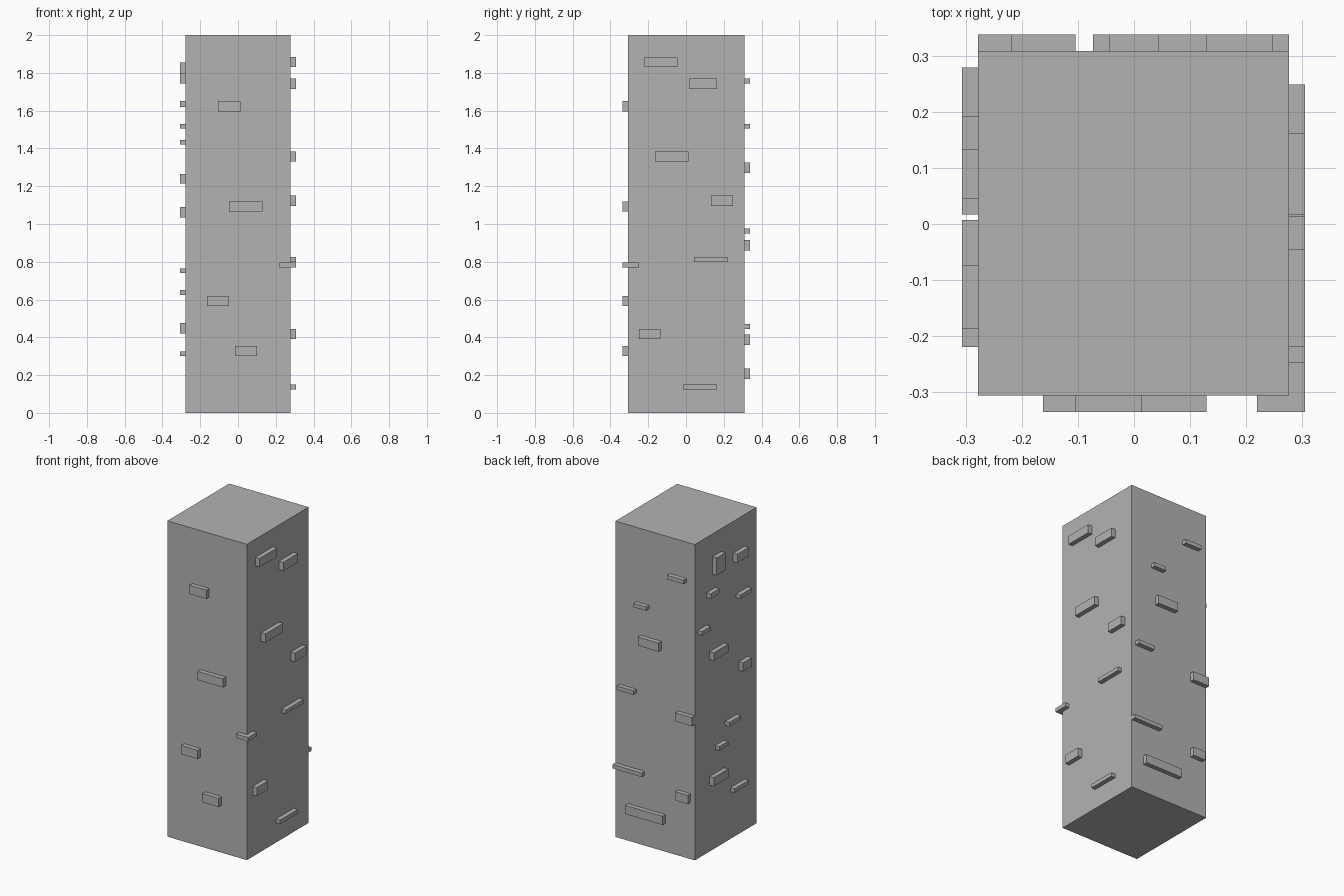
import bpy
import bmesh

cube = bpy.data.objects.get("Cube")
if cube:
    bpy.data.objects.remove(cube, do_unlink=True)

STONE = (0.45, 0.45, 0.45, 1.0)
stone = bpy.data.materials.new("grey_stone")
stone.use_nodes = True
stone.diffuse_color = STONE
stone.node_tree.nodes["Principled BSDF"].inputs["Base Color"].default_value = STONE

# Pillar faces, and the outer limits of the raised bricks
LEFT, RIGHT, FRONT, BACK, TOP = 0.277, -0.279, -0.307, 0.31, 2.0
RAISE, SINK = 0.029, 0.005


def boxes(name, limits):
    """One flat-shaded object made of boxes given as (x, y, z) ranges."""
    bm = bmesh.new()
    for ranges in limits:
        verts = bmesh.ops.create_cube(bm, size=1)["verts"]
        for v in verts:
            for axis, (low, high) in enumerate(ranges):
                v.co[axis] = low if v.co[axis] < 0 else high
    mesh = bpy.data.meshes.new(name)
    bm.to_mesh(mesh)
    bm.free()
    mesh.materials.append(stone)
    obj = bpy.data.objects.new(name, mesh)
    bpy.context.collection.objects.link(obj)
    return obj


def bricks(name, axis, wall, layout):
    """Raised bricks on one wall; layout rows are (start, end, bottom, top)."""
    sign = 1 if wall > 0 else -1
    depth = sorted((wall - sign * SINK, wall + sign * RAISE))
    limits = []
    for start, end, bottom, top in layout:
        span = (start, end)
        sides = (depth, span) if axis == "x" else (span, depth)
        limits.append((*sides, (bottom, top)))
    return boxes(name, limits)


# Pillar body
boxes("pillar", [((RIGHT, LEFT), (FRONT, BACK), (0, TOP))])

# Front wall bricks
bricks("front_bricks", "y", FRONT, [
    (-.105, .013, 1.595, 1.65), (-.047, .13, 1.065, 1.12),
    (-.163, -.047, .565, .62), (-.016, .1, .3, .355)])

# Left wall bricks
bricks("left_bricks", "x", LEFT, [
    (-.22, -.045, 1.83, 1.885), (.016, .163, 1.715, 1.77),
    (-.163, .014, 1.33, 1.385), (.133, .25, 1.095, 1.15),
    (.043, .22, .8, .825), (-.248, -.135, .39, .445),
    (-.016, .163, .125, .15)])

# Right wall bricks
bricks("right_bricks", "x", RIGHT, [
    (.045, .133, 1.745, 1.855), (-.188, -.073, 1.745, 1.8),
    (.105, .192, 1.62, 1.65), (-.22, -.103, 1.505, 1.53),
    (.192, .28, 1.42, 1.445), (.017, .162, 1.215, 1.265),
    (-.22, -.132, 1.035, 1.09), (-.11, .007, .74, .765),
    (.017, .105, .625, .65), (.017, .162, .42, .475),
    (-.188, -.045, .3, .325)])

# Back wall bricks
bricks("back_bricks", "y", BACK, [
    (-.22, -.105, 1.745, 1.77), (.043, .13, 1.505, 1.53),
    (-.045, .1, 1.27, 1.325), (.13, .248, .95, .975),
    (RIGHT, -.162, .86, .915), (.072, LEFT, .445, .47),
    (-.25, -.163, .36, .415), (-.073, .19, .18, .235)])

# Brick wrapping the front left corner
boxes("corner_brick", [((.22, LEFT + RAISE), (FRONT - RAISE, -.248), (.77, .795))])
